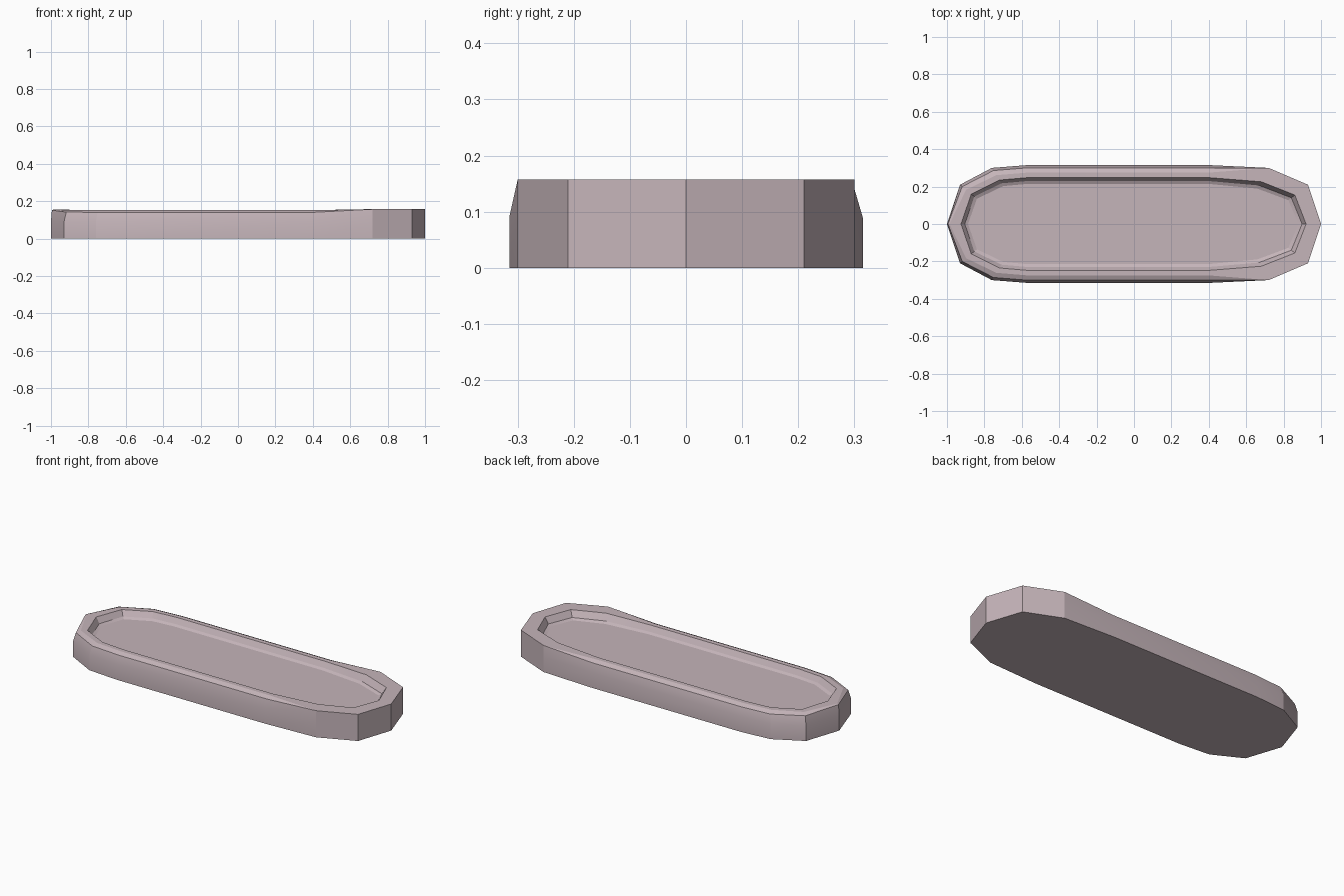
import bpy, bmesh, math

if "Cube" in bpy.data.objects:
    bpy.data.objects.remove(bpy.data.objects["Cube"])

# One flat colour
clay = bpy.data.materials.new("dusty_pink_grey")
clay.diffuse_color = (0.56, 0.46, 0.49, 1)
clay.use_nodes = True
clay.node_tree.nodes["Principled BSDF"].inputs["Base Color"].default_value = clay.diffuse_color

# Half outline stations from right tip to left tip:
# outer x, outer y, inner x, inner y, rim bevel amount
STATIONS = [
    (1.00, 0.00, 0.92, 0.00, 0.0),
    (0.93, 0.21, 0.86, 0.155, 0.0),
    (0.72, 0.30, 0.68, 0.226, 0.0),
    (0.40, 0.315, 0.40, 0.248, 1.0),
    (-0.57, 0.315, -0.57, 0.248, 1.0),
    (-0.76, 0.30, -0.72, 0.235, 1.0),
    (-0.93, 0.21, -0.87, 0.16, 0.9),
    (-1.00, 0.00, -0.925, 0.00, 0.3),
]


def profile(ox, oy, ix, iy, b):
    """Wall cross-section at one station, from the base over the rim to the floor."""
    def between(t, z):
        return (ox + (ix - ox) * t, oy + (iy - oy) * t, z)
    return [
        between(0, 0),
        between(0, 0.09),
        between(0.22 * b, 0.157 - 0.017 * b),   # shoulder
        between(0.60 * b, 0.157 - 0.005 * b),   # crest
        between(1, 0.157 - 0.005 * b),          # inner rim edge
        between(1.27, 0.121),                   # foot of inner wall
        between(1.50, 0.113),                   # fillet onto the floor
    ]


# Mirror the half outline to a closed loop
loop = STATIONS + [(ox, -oy, ix, -iy, b) for ox, oy, ix, iy, b in STATIONS[-2:0:-1]]

# Tray body: loft the section around the outline, then cap base and floor
bm = bmesh.new()
cols = [[bm.verts.new(p) for p in profile(*s)] for s in loop]
n = len(cols)
for i in range(n):
    a, c = cols[i], cols[(i + 1) % n]
    for k in range(len(a) - 1):
        bm.faces.new((a[k], c[k], c[k + 1], a[k + 1]))
bm.faces.new([c[0] for c in reversed(cols)])
bm.faces.new([c[-1] for c in cols])
bmesh.ops.remove_doubles(bm, verts=bm.verts, dist=0.0005)
bmesh.ops.recalc_face_normals(bm, faces=bm.faces)

mesh = bpy.data.meshes.new("tray")
bm.to_mesh(mesh)
bm.free()
mesh.materials.append(clay)
tray = bpy.data.objects.new("tray", mesh)
bpy.context.collection.objects.link(tray)
bpy.context.view_layer.objects.active = tray
tray.select_set(True)
bpy.ops.object.shade_smooth_by_angle(angle=math.radians(18))
